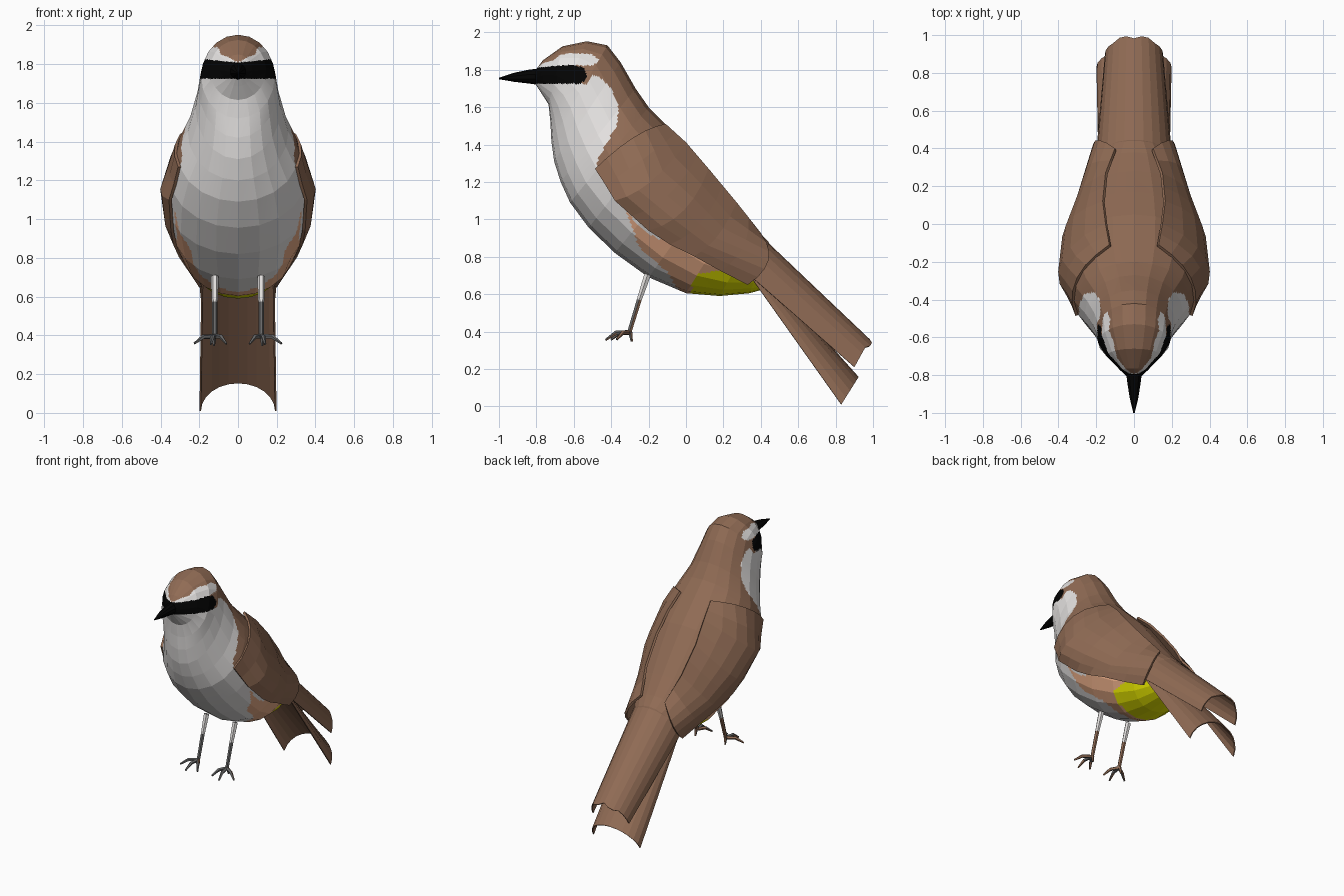
import bpy, bmesh, math
from mathutils import Vector
from mathutils.bvhtree import BVHTree

if "Cube" in bpy.data.objects:
    bpy.data.objects.remove(bpy.data.objects["Cube"])

COLOURS = {"brown": (.28, .148, .09), "white": (.78, .76, .75), "black": (.001, .001, .001),
           "tan": (.80, .41, .24), "yellow": (.82, .82, 0), "grey": (.14, .14, .14)}
MATS = {}
for name, c in COLOURS.items():
    m = bpy.data.materials.new(name)
    m.diffuse_color = (*c, 1)
    m.use_nodes = True
    m.node_tree.nodes["Principled BSDF"].inputs["Base Color"].default_value = m.diffuse_color
    MATS[name] = m


def finish(name, bm, mats):
    bmesh.ops.recalc_face_normals(bm, faces=bm.faces)
    me = bpy.data.meshes.new(name)
    bm.to_mesh(me)
    bm.free()
    for m in mats:
        me.materials.append(MATS[m])
    ob = bpy.data.objects.new(name, me)
    bpy.context.collection.objects.link(ob)
    return ob


def loft(bm, rows, closed=False, caps=False):
    vs = [[bm.verts.new(p) for p in r] for r in rows]
    n = len(rows[0])
    for a, b in zip(vs, vs[1:]):
        for i in range(n if closed else n - 1):
            j = (i + 1) % n
            bm.faces.new((a[i], a[j], b[j], b[i]))
    if caps:
        bm.faces.new(vs[0])
        bm.faces.new(vs[-1])


def tube(bm, pts, radii, n=6):
    rows = []
    for i, p in enumerate(pts):
        d = (pts[min(i + 1, len(pts) - 1)] - pts[max(i - 1, 0)]).normalized()
        u = d.cross(Vector((.31, .2, .93) if abs(d.z) < .8 else (0, 1, 0))).normalized()
        v = d.cross(u)
        rows.append([p + radii[i] * (math.cos(t) * u + math.sin(t) * v)
                     for t in (2 * math.pi * k / n for k in range(n))])
    loft(bm, rows, True, True)


def inside(poly, y, z):
    hit = False
    for (y1, z1), (y2, z2) in zip(poly, poly[1:] + poly[:1]):
        if (z1 > z) != (z2 > z) and y < (y2 - y1) * (z - z1) / (z2 - z1) + y1:
            hit = not hit
    return hit


# Body and head: elliptical rings (top y, z, bottom y, z, half width)
RINGS = [(-.81, 1.79, -.81, 1.73, .035), (-.765, 1.85, -.78, 1.685, .075), (-.66, 1.925, -.735, 1.615, .145),
         (-.53, 1.952, -.725, 1.52, .19), (-.42, 1.93, -.72, 1.42, .202), (-.35, 1.84, -.705, 1.31, .22),
         (-.27, 1.70, -.67, 1.20, .26), (-.2, 1.60, -.62, 1.09, .315), (-.1, 1.50, -.52, .955, .357),
         (.05, 1.35, -.38, .82, .365), (.17, 1.20, -.2, .69, .335), (.28, 1.06, 0, .605, .285),
         (.38, .94, .18, .59, .225), (.44, .88, .34, .605, .165), (.46, .84, .43, .63, .11)]
SIDES = 20
rows = []
for ty, tz, by, bz, w in RINGS:
    top, bot = Vector((0, ty, tz)), Vector((0, by, bz))
    rows.append([(top + bot) / 2 + (top - bot) / 2 * math.cos(a) + Vector((w * math.sin(a), 0, 0))
                 for a in (2 * math.pi * k / SIDES for k in range(SIDES))])
bm = bmesh.new()
loft(bm, rows, True, True)
bmesh.ops.recalc_face_normals(bm, faces=bm.faces)
surface = BVHTree.FromBMesh(bm)
bmesh.ops.subdivide_edges(bm, edges=bm.edges[:], cuts=8, use_grid_fill=True)

# Plumage markings, as outlines in side view
MASK = [(-.9, 1.725), (-.57, 1.725), (-.54, 1.745), (-.53, 1.775), (-.545, 1.81), (-.6, 1.825), (-.7, 1.82), (-.9, 1.80)]
BROW = [(-.82, 1.79), (-.765, 1.835), (-.71, 1.85), (-.68, 1.875), (-.63, 1.89), (-.5, 1.882),
        (-.465, 1.85), (-.5, 1.82), (-.6, 1.825), (-.7, 1.82)]
FRONT = [(-.9, 1.726), (-.53, 1.726), (-.5, 1.77), (-.46, 1.76), (-.4, 1.7), (-.36, 1.6), (-.37, 1.5), (-.43, 1.4),
         (-.48, 1.3), (-.33, 1.08), (-.25, .85), (-.1, .72), (.03, .5), (-.9, .5)]
PATCH = [(-.38, 1.14), (-.28, 1.09), (-.13, .94), (-.14, .89), (-.24, .95), (-.3, 1.02)]
order = ["brown", "white", "black", "tan", "yellow"]
for f in bm.faces:
    x, y, z = f.calc_center_median()
    if inside(MASK, y, z):
        f.material_index = 2
    elif inside(BROW, y, z) or inside(FRONT, y, z) or inside(PATCH, y, z):
        f.material_index = 1
    elif y > .02 + max(0, z - .62) * .6 and z < .70 + .15 * y:
        f.material_index = 4
    elif y > -.36 and z < .95 - .5 * y:
        f.material_index = 3
finish("body", bm, order)

# Beak
bm = bmesh.new()
tube(bm, [Vector(p) for p in ((0, -.77, 1.762), (0, -.84, 1.763), (0, -.92, 1.759), (0, -1, 1.753))],
     [.046, .037, .024, .004], 10)
finish("beak", bm, ["black"])

# Wings: curved shells given by top, middle and bottom points, kept clear of the body
WING = [((.13, -.11, 1.51), (.27, -.29, 1.42), (.30, -.48, 1.27)),
        ((.15, 0, 1.41), (.38, -.19, 1.20), (.355, -.38, 1.10)),
        ((.165, .12, 1.27), (.36, -.01, 1.05), (.345, -.2, .94)),
        ((.15, .27, 1.09), (.295, .16, .90), (.28, .04, .81)),
        ((.10, .40, .925), (.205, .44, .78), (.20, .33, .65))]


def wing_row(t, m, b, n=6):
    ctrl = 2 * m - (t + b) / 2
    row = []
    for i in range(n + 1):
        s = i / n
        p = (1 - s) ** 2 * t + 2 * s * (1 - s) * ctrl + s * s * b
        loc, nor, _, _ = surface.find_nearest(p)
        if (p - loc).dot(nor) < .014:
            p = loc + nor * .014
        row.append(p)
    return row


for side, label in ((1, "left"), (-1, "right")):
    st = [[Vector(p) for p in s] for s in WING]
    rows = []
    for a, b in zip(st, st[1:]):
        rows += [wing_row(*a), wing_row(*[(p + q) / 2 for p, q in zip(a, b)])]
    rows.append(wing_row(*st[-1]))
    bm = bmesh.new()
    loft(bm, [[Vector((p.x * side, p.y, p.z)) for p in r] for r in rows])
    ob = finish(label + "_wing", bm, ["brown"])
    if ob.data.polygons[10].normal.x * side < 0:
        ob.data.flip_normals()
    mod = ob.modifiers.new("thickness", "SOLIDIFY")
    mod.thickness = .016
    mod.offset = -.8


# Tail and folded wing tips: arched sheets from ridge and edge lines
def arch(ridge, edge, notch=0):
    out = []
    for k in range(-6, 7):
        a = k / 6 * math.pi / 2
        d = 1 - math.cos(a)
        p = Vector((edge[0] * math.sin(a), ridge[0] + (edge[1] - ridge[0]) * d,
                    ridge[1] + (edge[2] - ridge[1]) * d))
        if abs(k) in (1, 2):
            p += Vector((0, notch, -notch))
        out.append(p)
    return out


def sheet(name, start, end):
    bm = bmesh.new()
    loft(bm, [arch(*start), arch(*end)])
    ob = finish(name, bm, ["brown"])
    mod = ob.modifiers.new("thickness", "SOLIDIFY")
    mod.thickness = .008
    mod.offset = 0


sheet("tail", ((.36, .78), (.185, .34, .70)), ((.92, .155), (.195, .83, .01)))
sheet("folded_wing_tips", ((.36, .945), (.2, .33, .71)), ((.98, .356), (.15, .90, .21), .014))

# Legs and toes, grey in front and brown behind, white at the top
for side, label in ((1, "left"), (-1, "right")):
    bm = bmesh.new()
    V = lambda x, y, z: Vector((x * side, y, z))
    tube(bm, [V(.12, -.205, .705), V(.12, -.22, .66), V(.12, -.25, .57), V(.12, -.305, .39)],
         [.02, .019, .015, .013])
    for end in ((.06, -.40, .357), (.14, -.43, .355), (.225, -.37, .358), (.125, -.29, .347)):
        e, base = V(*end), V(.12, -.305, .395)
        mid = base.lerp(e, .55)
        mid.z = .393
        tube(bm, [base, mid, e], [.013, .012, .006], 5)
    bmesh.ops.recalc_face_normals(bm, faces=bm.faces)
    for f in bm.faces:
        z = f.calc_center_median().z
        f.material_index = 2 if z > .58 else (0 if f.normal.y < .2 else 1)
    finish(label + "_leg", bm, ["grey", "brown", "white"])
